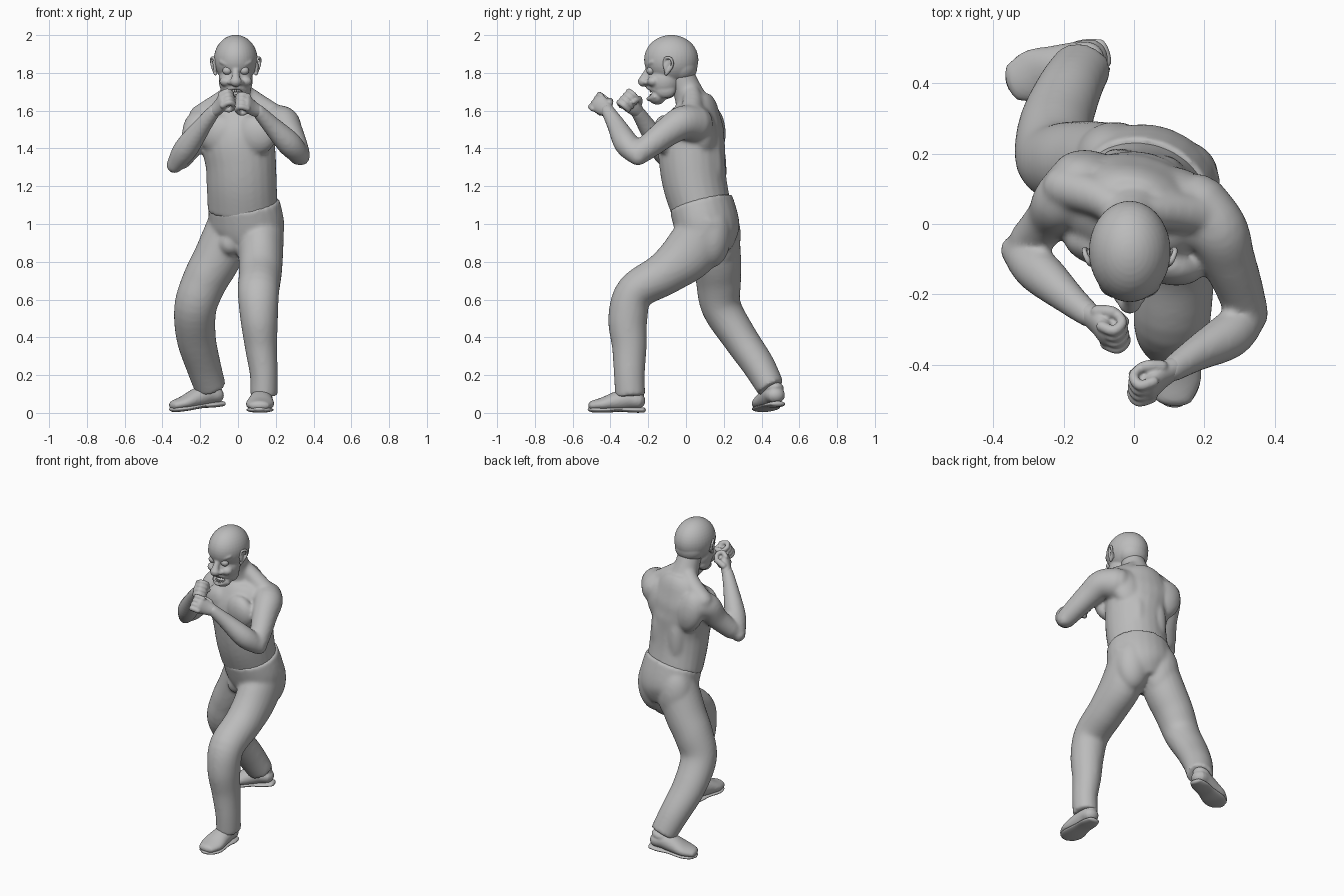
import bpy, bmesh
from math import sin, cos, pi
from mathutils import Vector, Matrix, Euler

start_cube = bpy.data.objects.get("Cube")
if start_cube:
    bpy.data.objects.remove(start_cube)

# One plain clay colour for the whole figure
clay = bpy.data.materials.new("clay_grey")
clay.use_nodes = True
clay.diffuse_color = (.5, .5, .5, 1)
shader = next(n for n in clay.node_tree.nodes if n.type == 'BSDF_PRINCIPLED')
shader.inputs["Base Color"].default_value = clay.diffuse_color
shader.inputs["Roughness"].default_value = .7

X_AXIS = Vector((1, 0, 0))
SIDES = (-1, 1)


def spline(sections, steps):
    """Catmull-Rom interpolation of x, y, z, width, depth sections."""
    keys = [Vector(s) if len(s) > 4 else Vector((*s, s[-1])) for s in sections]
    keys = [keys[0]] + keys + [keys[-1]]
    result = []
    for a, b, c, d in zip(keys, keys[1:], keys[2:], keys[3:]):
        for i in range(steps):
            t = i / steps
            result.append((b * 2 + (c - a) * t + (a * 2 - b * 5 + c * 4 - d) * t**2
                           + (b * 3 - a - c * 3 + d) * t**3) / 2)
    return result + [keys[-1]]


def loft(bm, sections, side=X_AXIS, rounded=True, segments=24, steps=5):
    """Tube with elliptical rings that follows the given sections."""
    path = spline(sections, steps)
    centres = [Vector(p[:3]) for p in path]
    last = len(path) - 1
    rings = []
    for i, p in enumerate(path):
        along = (centres[min(i + 1, last)] - centres[max(i - 1, 0)]).normalized()
        across = (side - along * side.dot(along)).normalized()
        rings.append((centres[i], along, across, p[3], p[4]))
    if rounded:
        def cap(ring, sign):
            c, along, across, a, b = ring
            r = min(a, b) * sign
            return [(c + along * r * sin(t), along, across, a * cos(t), b * cos(t))
                    for t in (pi / 6, pi / 3, pi / 2.2)]
        rings = cap(rings[0], -1)[::-1] + rings + cap(rings[-1], 1)
    loops = []
    for c, along, across, a, b in rings:
        fore = along.cross(across)
        angles = [2 * pi * k / segments for k in range(segments)]
        loops.append([bm.verts.new(c + across * a * cos(t) + fore * b * sin(t))
                      for t in angles])
    for low, high in zip(loops, loops[1:]):
        for k in range(segments):
            n = (k + 1) % segments
            bm.faces.new((low[k], low[n], high[n], high[k]))
    bm.faces.new(loops[0][::-1])
    bm.faces.new(loops[-1])


def blob(bm, centre, radii, turn=(0, 0, 0)):
    place = Matrix.LocRotScale(Vector(centre), Euler(turn), Vector(radii))
    bmesh.ops.create_uvsphere(bm, u_segments=36, v_segments=20, radius=1, matrix=place)


def finish(name, bm, voxel=None, smooth=0, place=None):
    """Turn the collected shapes into one smooth object."""
    bmesh.ops.recalc_face_normals(bm, faces=bm.faces)
    mesh = bpy.data.meshes.new(name)
    bm.to_mesh(mesh)
    bm.free()
    mesh.materials.append(clay)
    mesh.shade_smooth()
    ob = bpy.data.objects.new(name, mesh)
    bpy.context.collection.objects.link(ob)
    if place:
        ob.matrix_world = place
    if voxel:
        fuse = ob.modifiers.new("fuse", 'REMESH')
        fuse.mode = 'VOXEL'
        fuse.voxel_size = voxel
        fuse.use_smooth_shade = True
    if smooth:
        relax = ob.modifiers.new("relax", 'SMOOTH')
        relax.factor = .5
        relax.iterations = smooth
    return ob


# Bare torso, neck and arms
body = bmesh.new()
twist = Vector((1, -.25, 0))
loft(body, [(.025, .085, 1.07, .187, .157), (.02, .05, 1.2, .187, .168),
            (.015, .033, 1.32, .188, .174), (0, .03, 1.44, .2, .175),
            (0, .045, 1.54, .215, .15), (0, .055, 1.62, .16, .11),
            (0, .045, 1.67, .1, .08)], twist, rounded=False)
loft(body, [(0, .05, 1.6, .1), (-.01, .01, 1.7, .078), (-.01, -.035, 1.8, .073)])
for s in SIDES:
    # chest, shoulder blades, back columns and neck slopes
    blob(body, (.093 * s, -.082 - .025 * s, 1.47), (.11, .064, .108), (.1, 0, -.25))
    blob(body, (.125 * s, .115 - .025 * s, 1.49), (.1, .068, .14), (.1, s * .3, -.25))
    blob(body, (.065 * s + .02, .145 - .01 * s, 1.28), (.06, .06, .2))
    loft(body, [(.03 * s, .03, 1.7, .045), (.1 * s, .055 - .02 * s, 1.64, .055),
                (.2 * s, .065 - .04 * s, 1.57, .06)], Vector((0, 1, 0)))
loft(body, [(.175, .045, 1.53, .1), (.235, -.02, 1.535, .09), (.265, -.095, 1.49, .078),
            (.298, -.18, 1.425, .068), (.322, -.255, 1.37, .06)])
loft(body, [(.332, -.255, 1.358, .05), (.272, -.315, 1.425, .066),
            (.175, -.37, 1.525, .049), (.105, -.415, 1.6, .036)])
loft(body, [(-.17, .095, 1.53, .093), (-.208, .06, 1.51, .083), (-.24, .015, 1.43, .068),
            (-.3, -.05, 1.345, .057)])
loft(body, [(-.335, -.075, 1.312, .045), (-.275, -.13, 1.4, .064),
            (-.18, -.215, 1.53, .046), (-.125, -.26, 1.6, .036)])
finish("bare_upper_body", body, .011, 7)


# Clenched fists
def fist(name, wrist, along, palm, hand):
    wrist, along, palm = Vector(wrist), Vector(along).normalized(), Vector(palm)
    palm = (palm - along * palm.dot(along)).normalized()
    thumb = palm.cross(along) * hand

    def at(a, p, t, *size):
        return (*(wrist + along * a + palm * p + thumb * t), *size)
    bm = bmesh.new()
    loft(bm, [at(-.01, 0, 0, .034, .032), at(.04, .01, 0, .045, .031),
              at(.09, .008, 0, .05, .026)], thumb)
    blob(bm, at(.085, .03, 0), (.033, .033, .033))
    for i in range(4):
        row = (i - 1.5) * .026
        loft(bm, [at(.088, 0, row, .016), at(.122, .022, row, .0155),
                  at(.108, .055, row, .0145), at(.07, .056, row, .013),
                  at(.063, .034, row, .012)], thumb, segments=12)
    loft(bm, [at(.03, .015, .036, .02), at(.062, .048, .044, .017),
              at(.085, .072, .01, .013)], along, segments=12)
    finish(name, bm, .005, 2)


fist("left_fist", (.105, -.415, 1.6), (-.55, -.58, .45), (-.7, .5, -.3), 1)
fist("right_fist", (-.125, -.26, 1.6), (.42, -.6, .6), (.7, .5, -.3), -1)

# Head with brow, cheeks, nose, jaw and lips
MID = -.012
head = bmesh.new()
blob(head, (MID, -.078, 1.87), (.116, .144, .131))
blob(head, (MID, -.03, 1.83), (.097, .09, .085))
blob(head, (MID, -.115, 1.76), (.09, .092, .1))
blob(head, (MID, -.153, 1.675), (.06, .047, .043))
loft(head, [(MID, -.19, 1.83, .018), (MID, -.215, 1.785, .02),
            (MID, -.226, 1.755, .032, .029)])
for s in SIDES:
    blob(head, (MID + s * .048, -.186, 1.847), (.045, .02, .014), (0, -s * .35, s * .35))
    blob(head, (MID + s * .045, -.182, 1.872), (.042, .016, .01), (0, -s * .3, s * .35))
    blob(head, (MID + s * .05, -.172, 1.755), (.036, .034, .028))
    blob(head, (MID + s * .028, -.208, 1.75), (.016, .02, .014))
    blob(head, (MID + s * .05, -.11, 1.71), (.03, .055, .045))
for height, bow in ((1.71, .012), (1.672, -.01)):
    loft(head, [(MID - .052, -.165, height, .01), (MID, -.2, height + bow, .011),
                (MID + .052, -.165, height, .01)], Vector((0, 0, 1)), segments=12)
head = finish("head", head, .006, 4)

# Open mouth, hollowed out of the head
hollow = bmesh.new()
blob(hollow, (MID, -.195, 1.692), (.043, .04, .02))
hollow = finish("mouth_cutter", hollow)
hollow.hide_render = True
hollow.hide_set(True)
carve = head.modifiers.new("mouth", 'BOOLEAN')
carve.operation = 'DIFFERENCE'
carve.object = hollow

teeth = bmesh.new()
for height in (1.706, 1.679):
    for i in range(7):
        t = (i - 3) / 3
        blob(teeth, (MID + t * .034, -.188 + t * t * .02, height), (.006, .005, .009))
finish("teeth", teeth)

# Eyes and ears
for s, label in zip(SIDES, ("right", "left")):
    eye = bmesh.new()
    blob(eye, (MID + s * .045, -.187, 1.812), (.025, .022, .022))
    finish(label + "_eye", eye)
    ear = bmesh.new()
    out = MID + s * .105
    blob(ear, (out, -.095, 1.838), (.013, .026, .042), (-.15, 0, s * .35))
    loft(ear, [(out, -.118, 1.84, .007), (out + s * .012, -.108, 1.878, .008),
               (out + s * .024, -.078, 1.873, .008), (out + s * .019, -.074, 1.835, .008),
               (out + s * .002, -.105, 1.795, .01)], X_AXIS, segments=12)
    finish(label + "_ear", ear, .005, 1)

# Trousers: hips and both legs in a long stride
trousers = bmesh.new()
hip_twist = Vector((1, -.4, 0))
loft(trousers, [(.02, .14, .86, .11, .11), (.04, .125, .93, .185, .155),
                (.045, .11, 1.0, .204, .168), (.03, .08, 1.11, .194, .168)],
     hip_twist, rounded=False)
blob(trousers, (-.04, .045, .9), (.06, .055, .065))
blob(trousers, (.125, .135, .95), (.115, .105, .18))
blob(trousers, (-.055, .185, .94), (.115, .105, .18))
loft(trousers, [(.115, .12, 1.02, .13), (.12, .03, .86, .12, .145),
                (.118, -.11, .74, .114, .116), (.108, -.27, .64, .11, .102),
                (.112, -.308, .5, .1, .104), (.122, -.3, .35, .086, .092),
                (.137, -.3, .2, .074, .082), (.137, -.295, .09, .073, .08)], rounded=False)
loft(trousers, [(-.03, .15, 1.0, .13), (-.11, .165, .82, .127), (-.175, .172, .7, .12),
                (-.225, .187, .56, .113, .106), (-.222, .283, .4, .105, .094),
                (-.183, .385, .25, .093, .086), (-.145, .45, .13, .084, .074)], rounded=False)
finish("trousers", trousers, .011, 9)


# Shoes, laid out from heel to toe along local x
def shoe(label, heel, heading, tilt):
    place = Matrix.LocRotScale(Vector(heel), Euler((0, tilt, heading)), None)
    width = Vector((0, 1, 0))
    upper = bmesh.new()
    loft(upper, [(.045, 0, .065, .052, .045), (.09, 0, .073, .058, .055),
                 (.15, 0, .062, .066, .052), (.22, 0, .046, .075, .038),
                 (.275, 0, .039, .058, .028)], width)
    blob(upper, (.07, 0, .1), (.065, .052, .035), (0, .15, 0))
    finish(label + "_shoe", upper, .007, 2, place)
    sole = bmesh.new()
    loft(sole, [(.012, 0, .015, .04, .014), (.06, 0, .016, .055, .015),
                (.13, 0, .018, .058, .013), (.22, 0, .016, .073, .015),
                (.275, 0, .017, .057, .015), (.295, 0, .019, .03, .011)], width)
    finish(label + "_shoe_sole", sole, None, 0, place)


shoe("left", (.13, -.215, 0), -pi * .52, 0)
shoe("right", (-.07, .49, .035), pi * 1.1, .12)
